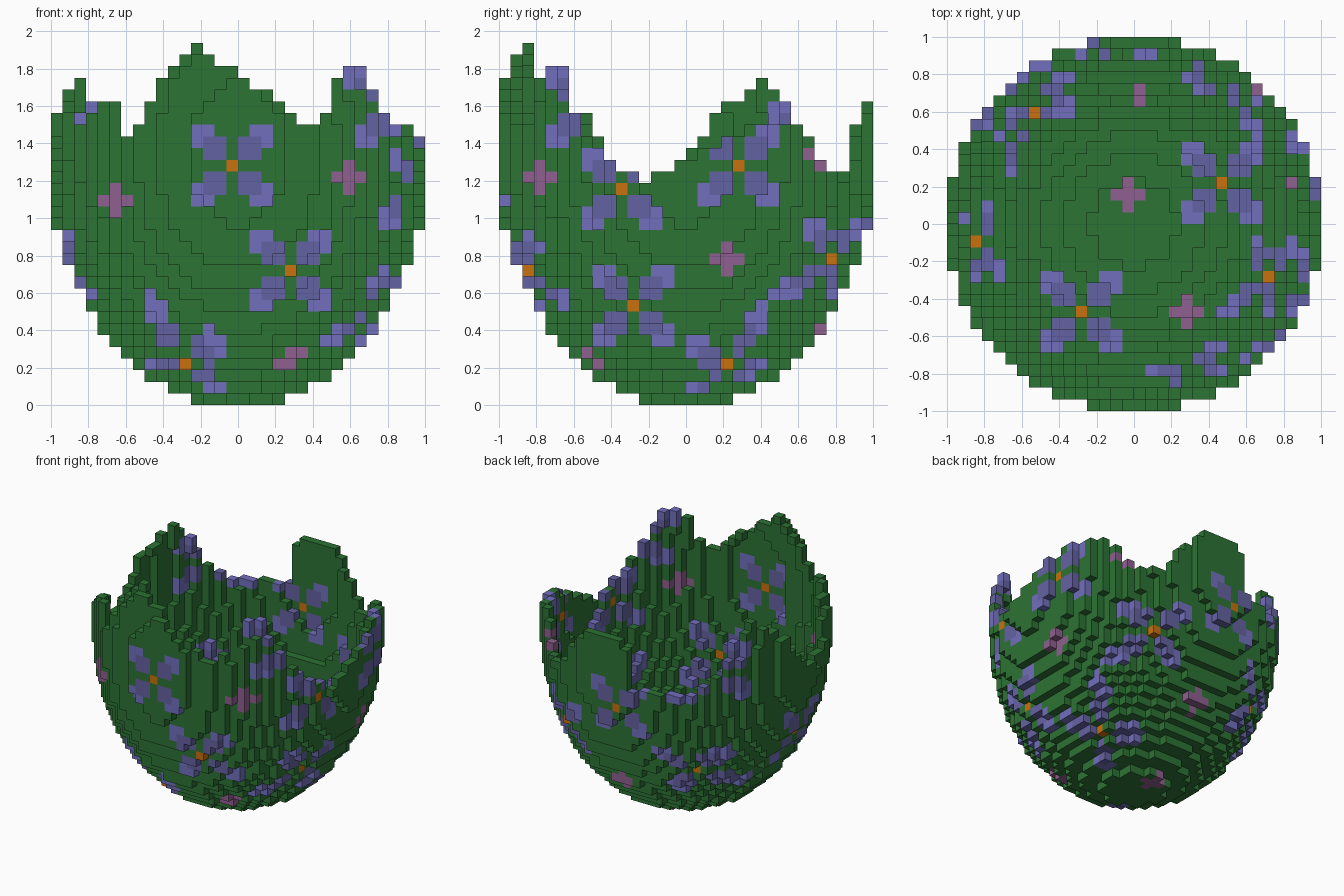
import bpy, bmesh, math

cube = bpy.data.objects.get("Cube")
if cube:
    bpy.data.objects.remove(cube, do_unlink=True)

V = 0.0625          # edge of one block
N = 16              # bowl radius in blocks


# Materials
def linear(c):
    c /= 255
    return c / 12.92 if c <= 0.04045 else ((c + 0.055) / 1.055) ** 2.4


def material(name, r, g, b):
    m = bpy.data.materials.new(name)
    col = (linear(r), linear(g), linear(b), 1)
    m.use_nodes = True
    m.diffuse_color = col
    m.node_tree.nodes["Principled BSDF"].inputs["Base Color"].default_value = col
    return m


GREEN, LIGHT, DARK, PINK, ORANGE = range(5)
MATERIALS = [material("leaf green", 44, 115, 52),
             material("light violet", 114, 111, 190),
             material("dark violet", 100, 98, 162),
             material("dusty pink", 143, 96, 144),
             material("orange", 200, 113, 14)]

# Rim height in blocks around the bowl: (angle in degrees, height)
RIM = [(-180, 21), (-173, 20), (-166, 19), (-160, 20), (-155, 21), (-150, 23),
       (-145, 25), (-139, 26), (-133, 26), (-129, 24), (-125, 22), (-121, 25),
       (-117, 27), (-112, 29), (-107, 30), (-105.5, 31), (-103.5, 31), (-101, 30),
       (-95, 29), (-88, 28), (-81, 27), (-77, 26), (-73, 25), (-69, 24), (-63, 24),
       (-57, 27), (-53, 29), (-45, 29), (-41, 27), (-37, 25), (-33, 23), (-26, 21),
       (-20, 20), (-13, 19), (-8, 20), (0, 21), (8, 22), (16, 23), (22, 24),
       (32, 24), (38, 24), (43, 23), (47, 21), (58, 20), (65, 21), (72, 24),
       (79, 26), (97, 26), (100.5, 25), (101.5, 20), (115, 20), (128, 20),
       (138, 22), (142, 24), (146, 26), (152, 27), (155, 28), (159, 27),
       (164, 26), (170, 25), (175, 23), (180, 21)]


def rim_height(x, y):
    a = math.degrees(math.atan2(y, x))
    for (a0, h0), (a1, h1) in zip(RIM, RIM[1:]):
        if a <= a1:
            return round(h0 + (h1 - h0) * (a - a0) / (a1 - a0))
    return RIM[-1][1]


# Egg-shaped body: a block is inside when its centre is
def inside(i, j, k):
    z = k + 0.5
    u = max(20.56 - z, z - 22.45, 0) / 20.58
    return (i + 0.5) ** 2 + (j + 0.5) ** 2 <= N * N * (1 - u * u)


STEPS = [(1, 0, 0), (-1, 0, 0), (0, 1, 0), (0, -1, 0), (0, 0, 1), (0, 0, -1)]

# Blossoms: (axis they face, centre block)
FLOWERS = [(1, (-1, -16, 20)), (1, (4, -14, 11)), (2, (-5, -8, 3)),
           (0, (14, 4, 20)), (0, (14, -6, 18)), (0, (11, -5, 8)),
           (2, (7, 3, 3)), (1, (7, 12, 12)), (1, (-9, 10, 9)),
           (0, (-14, -2, 11)), (1, (-2, 15, 17)),
           (0, (-12, 10, 22)), (0, (12, -9, 25))]
CROSSES = [(1, (-11, -12, 17)), (1, (9, -13, 19)), (0, (14, 3, 12)),
           (2, (-1, 2, 0)), (2, (4, -8, 2)), (0, (10, 11, 21)), (1, (0, 11, 6))]


def offsets(block, axis, centre, depth):
    d = [abs(b - c) for b, c in zip(block, centre)]
    if d.pop(axis) > depth:
        return None
    return d


def colour(block):
    for axis, centre in FLOWERS:
        d = offsets(block, axis, centre, 6)
        if d is None or max(d) > 3:
            continue
        if max(d) == 0:
            return ORANGE
        if min(d) >= 1 and max(d) <= 2:
            return DARK
        if min(d) >= 2:
            return LIGHT
    for axis, centre in CROSSES:
        d = offsets(block, axis, centre, 4)
        if d is not None and sum(d) <= 1:
            return PINK
    return GREEN


# One-block-thick shell, cut off at the rim
shell = {}
for i in range(-N, N):
    for j in range(-N, N):
        for k in range(rim_height(i + 0.5, j + 0.5)):
            if inside(i, j, k) and not all(
                    inside(i + a, j + b, k + c) for a, b, c in STEPS):
                shell[i, j, k] = colour((i, j, k))

# Only faces open to the air are built
bm = bmesh.new()
corners = {}


def corner(p):
    if p not in corners:
        corners[p] = bm.verts.new([c * V for c in p])
    return corners[p]


for block, mat in shell.items():
    for step in STEPS:
        if tuple(b + s for b, s in zip(block, step)) in shell:
            continue
        axis = [abs(s) for s in step].index(1)
        u, w = (axis + 1) % 3, (axis + 2) % 3
        loop = [(0, 0), (1, 0), (1, 1), (0, 1)]
        if step[axis] < 0:
            loop.reverse()
        points = []
        for du, dw in loop:
            p = list(block)
            p[axis] += step[axis] > 0
            p[u] += du
            p[w] += dw
            points.append(corner(tuple(p)))
        bm.faces.new(points).material_index = mat

mesh = bpy.data.meshes.new("flower_bowl")
bm.to_mesh(mesh)
bm.free()
for m in MATERIALS:
    mesh.materials.append(m)
bowl = bpy.data.objects.new("flower_bowl", mesh)
bpy.context.scene.collection.objects.link(bowl)
